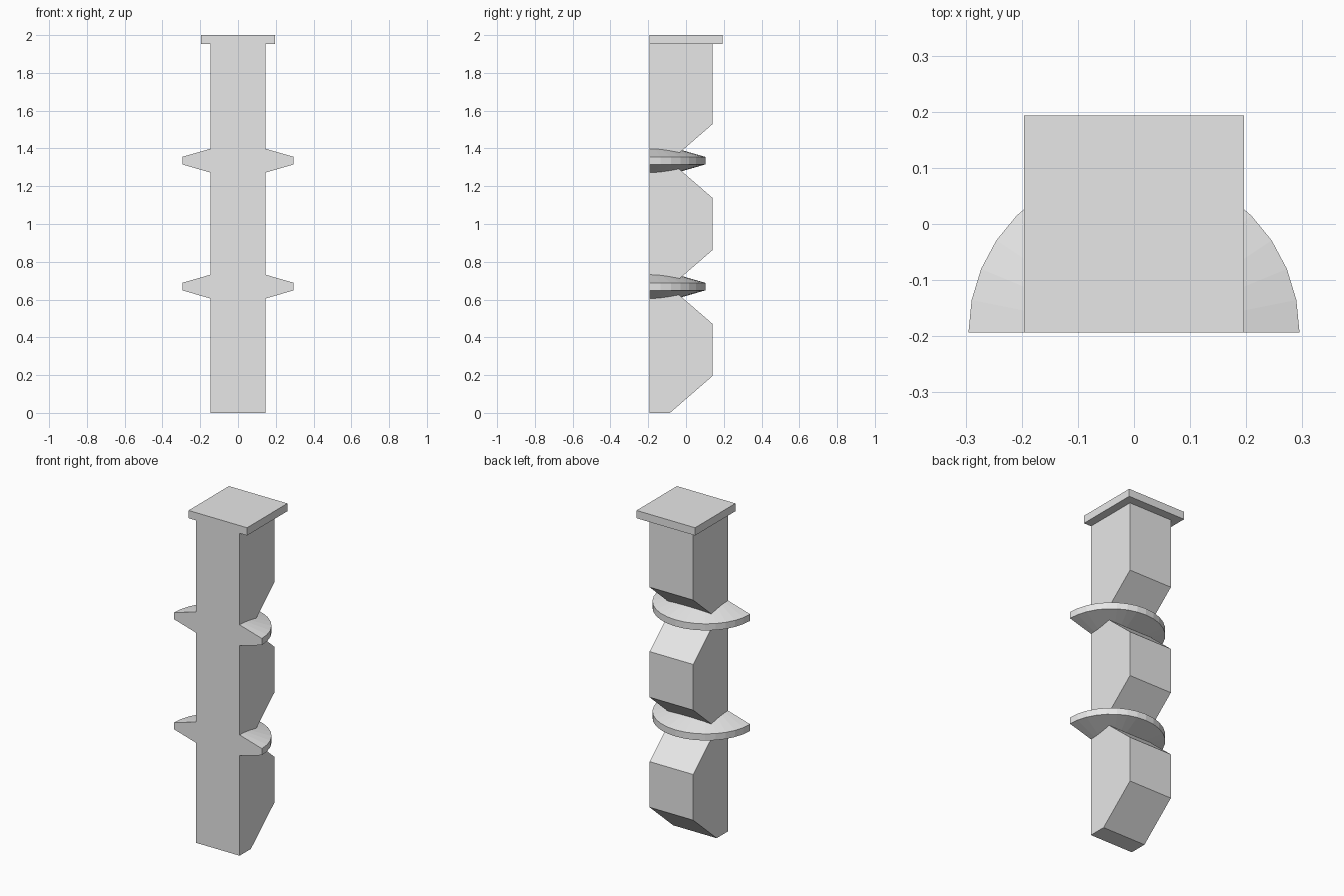
import bpy
import bmesh
import math
from mathutils import Vector

cube = bpy.data.objects.get("Cube")
if cube:
    bpy.data.objects.remove(cube, do_unlink=True)

GREY = (0.8, 0.8, 0.8, 1)
grey = bpy.data.materials.new("plain grey")
grey.use_nodes = True
grey.diffuse_color = GREY
grey.node_tree.nodes["Principled BSDF"].inputs["Base Color"].default_value = GREY

FRONT, BACK, NECK = -0.193, 0.14, -0.085   # depths of the post
HALF_W = 0.146
TOP = 2.0
PITCH = TOP / 3
CHAMFER = 0.195


def finish(name, bm):
    bmesh.ops.recalc_face_normals(bm, faces=bm.faces)
    mesh = bpy.data.meshes.new(name)
    bm.to_mesh(mesh)
    bm.free()
    mesh.materials.append(grey)
    obj = bpy.data.objects.new(name, mesh)
    bpy.context.collection.objects.link(obj)
    return obj


def extrude(bm, points, offset):
    face = bm.faces.new([bm.verts.new(p) for p in points])
    result = bmesh.ops.extrude_face_region(bm, geom=[face], use_keep_orig=True)
    verts = [v for v in result["geom"] if isinstance(v, bmesh.types.BMVert)]
    bmesh.ops.translate(bm, verts=verts, vec=Vector(offset))


# Post: side profile with V notches cut into the back
cap_bottom = 1.953
profile = [(FRONT, 0), (NECK, 0), (BACK, CHAMFER)]
for i in (1, 2):
    z = i * PITCH
    profile += [(BACK, z - CHAMFER), (NECK, z), (BACK, z + CHAMFER)]
profile += [(BACK, cap_bottom), (FRONT, cap_bottom)]
bm = bmesh.new()
extrude(bm, [(-HALF_W, y, z) for y, z in profile], (2 * HALF_W, 0, 0))
finish("notched_post", bm)

# Cap plate, flush with the front of the post
bm = bmesh.new()
extrude(bm, [(-0.196, FRONT, cap_bottom), (0.196, FRONT, cap_bottom),
             (0.196, -FRONT, cap_bottom), (-0.196, -FRONT, cap_bottom)],
        (0, 0, TOP - cap_bottom))
finish("cap_plate", bm)

# Half-round flanges with sloped faces, seated in the notches
STEPS = 16
rings = [(HALF_W, -0.063), (0.295, -0.02), (0.295, 0.02), (HALF_W, 0.063)]
for name, level in (("lower_flange", PITCH), ("upper_flange", 2 * PITCH)):
    bm = bmesh.new()
    rows = []
    for r, dz in rings:
        rows.append([bm.verts.new((r * math.cos(math.pi * k / STEPS),
                                   FRONT + r * math.sin(math.pi * k / STEPS),
                                   level + 0.002 + dz)) for k in range(STEPS + 1)])
    for a, b in zip(rows, rows[1:]):
        for k in range(STEPS):
            bm.faces.new((a[k], a[k + 1], b[k + 1], b[k]))
    bm.faces.new(rows[0])
    bm.faces.new(rows[-1])
    bm.faces.new([row[0] for row in rows] + [row[-1] for row in reversed(rows)])
    finish(name, bm)
